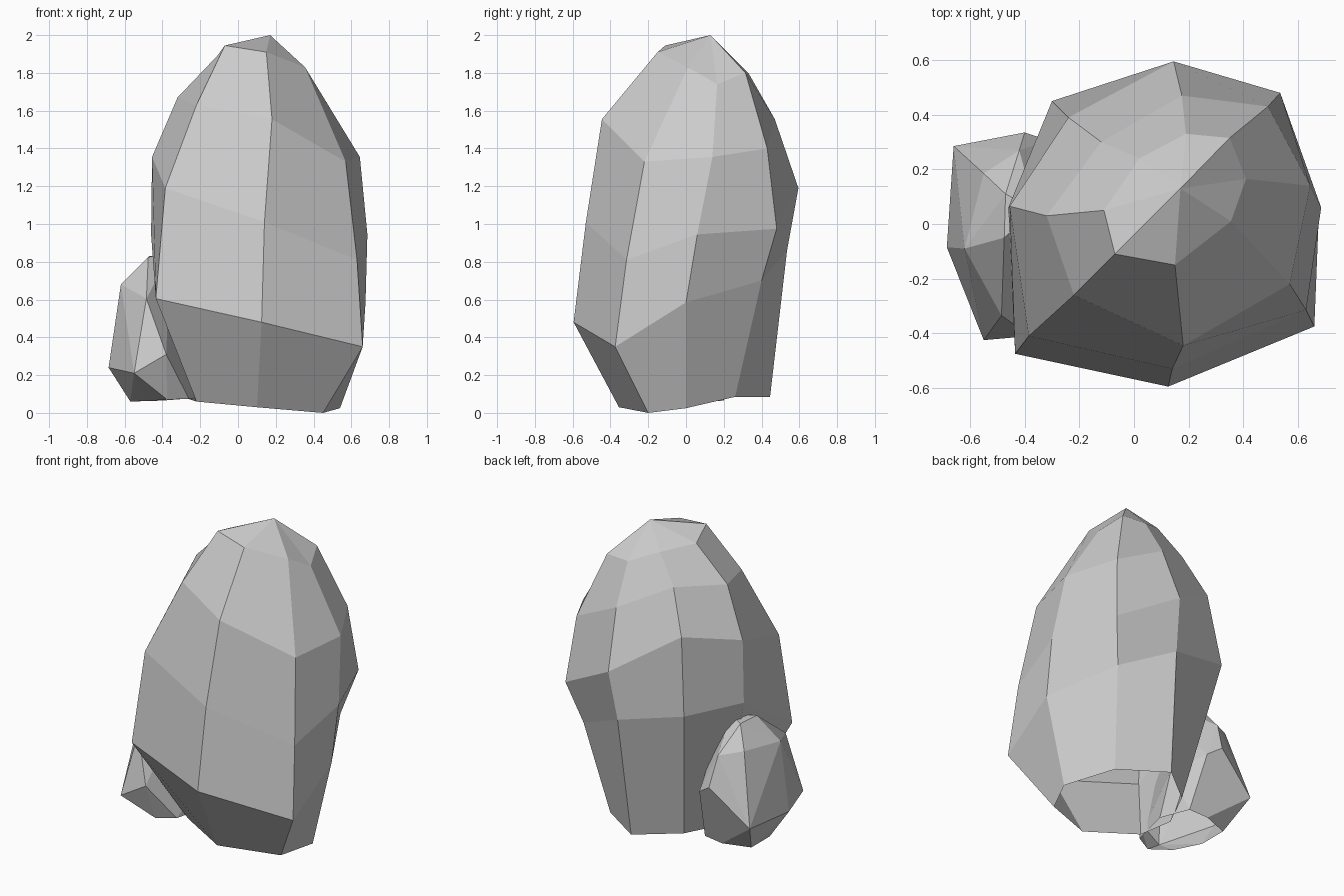
import bpy, bmesh

if "Cube" in bpy.data.objects:
    bpy.data.objects.remove(bpy.data.objects["Cube"])


def finish(bm, name):
    me = bpy.data.meshes.new(name)
    bm.to_mesh(me)
    bm.free()
    ob = bpy.data.objects.new(name, me)
    bpy.context.collection.objects.link(ob)
    return ob


def open_base(bm, height):
    """Orient the faces, then remove those lying on the ground."""
    bmesh.ops.recalc_face_normals(bm, faces=bm.faces)
    base = [f for f in bm.faces if all(v.co.z < height for v in f.verts)]
    bmesh.ops.delete(bm, geom=base, context='FACES')


def lofted_rock(name, apex, ribs):
    """Skin vertical ribs (top to bottom) into a faceted rock."""
    bm = bmesh.new()
    top = bm.verts.new(apex)
    cols = [[bm.verts.new(p) for p in rib] for rib in ribs]
    for a, b in zip(cols, cols[1:] + cols[:1]):
        bm.faces.new((top, a[0], b[0]))
        for i in range(len(a) - 1):
            bm.faces.new((a[i], a[i + 1], b[i + 1], b[i]))
    bm.faces.new([c[-1] for c in cols])
    open_base(bm, .1)
    return finish(bm, name)


def hull_rock(name, rings):
    """Wrap cross-section rings in a convex faceted rock."""
    bm = bmesh.new()
    for ring in rings:
        for p in ring:
            bm.verts.new(p)
    res = bmesh.ops.convex_hull(bm, input=bm.verts)
    junk = {v for v in res["geom_interior"] + res["geom_unused"]
            if isinstance(v, bmesh.types.BMVert)}
    bmesh.ops.delete(bm, geom=list(junk), context='VERTS')
    open_base(bm, .1)
    bmesh.ops.dissolve_limit(bm, angle_limit=0.1, verts=bm.verts, edges=bm.edges)
    return finish(bm, name)


# Tall main rock: eight ribs running round from the front left
lofted_rock("large_rock", (.17, .13, 2.0), [
    [(-.07, -.11, 1.945), (-.22, -.26, 1.63), (-.385, -.41, 1.19), (-.435, -.475, .605), (-.22, -.2, .06)],
    [(.15, -.15, 1.91), (.18, -.445, 1.555), (.14, -.53, 1.01), (.125, -.595, .48), (.10, -.355, .03)],
    [(.355, .01, 1.83), (.57, -.22, 1.33), (.63, -.315, .81), (.66, -.375, .35), (.45, -.2, 0)],
    [(.41, .165, 1.74), (.645, .14, 1.355), (.685, .06, .945), (.675, 0, .585), (.54, 0, .025)],
    [(.35, .315, 1.80), (.49, .43, 1.40), (.535, .48, .975), (.46, .40, .70), (.365, .26, .085)],
    [(.19, .33, 1.80), (.175, .47, 1.555), (.145, .595, 1.19), (.12, .535, .86), (.085, .445, .085)],
    [(.02, .24, 1.87), (-.12, .30, 1.70), (-.24, .39, 1.44), (-.3, .45, .96), (-.16, .25, .085)],
    [(-.11, .05, 1.89), (-.32, .03, 1.67), (-.455, .065, 1.355), (-.46, .06, .945), (-.28, 0, .08)],
])

# Small rock leaning against the left side
hull_rock("small_rock", [
    [(-.475, -.05, .825), (-.47, .11, .83), (-.36, .05, .84)],
    [(-.62, -.09, .68), (-.55, .185, .70), (-.42, .27, .67), (-.485, -.335, .605), (-.28, .1, .65)],
    [(-.685, -.085, .24), (-.66, .285, .26), (-.40, .335, .48), (-.31, .305, .42),
     (-.55, -.425, .21), (-.38, -.41, .31), (-.2, .1, .35)],
    [(-.57, -.05, .06), (-.57, .14, .06), (-.4, .2, .065), (-.27, .19, .075),
     (-.2, 0, .078), (-.26, -.26, .075), (-.375, -.32, .07), (-.49, -.22, .063)],
])
